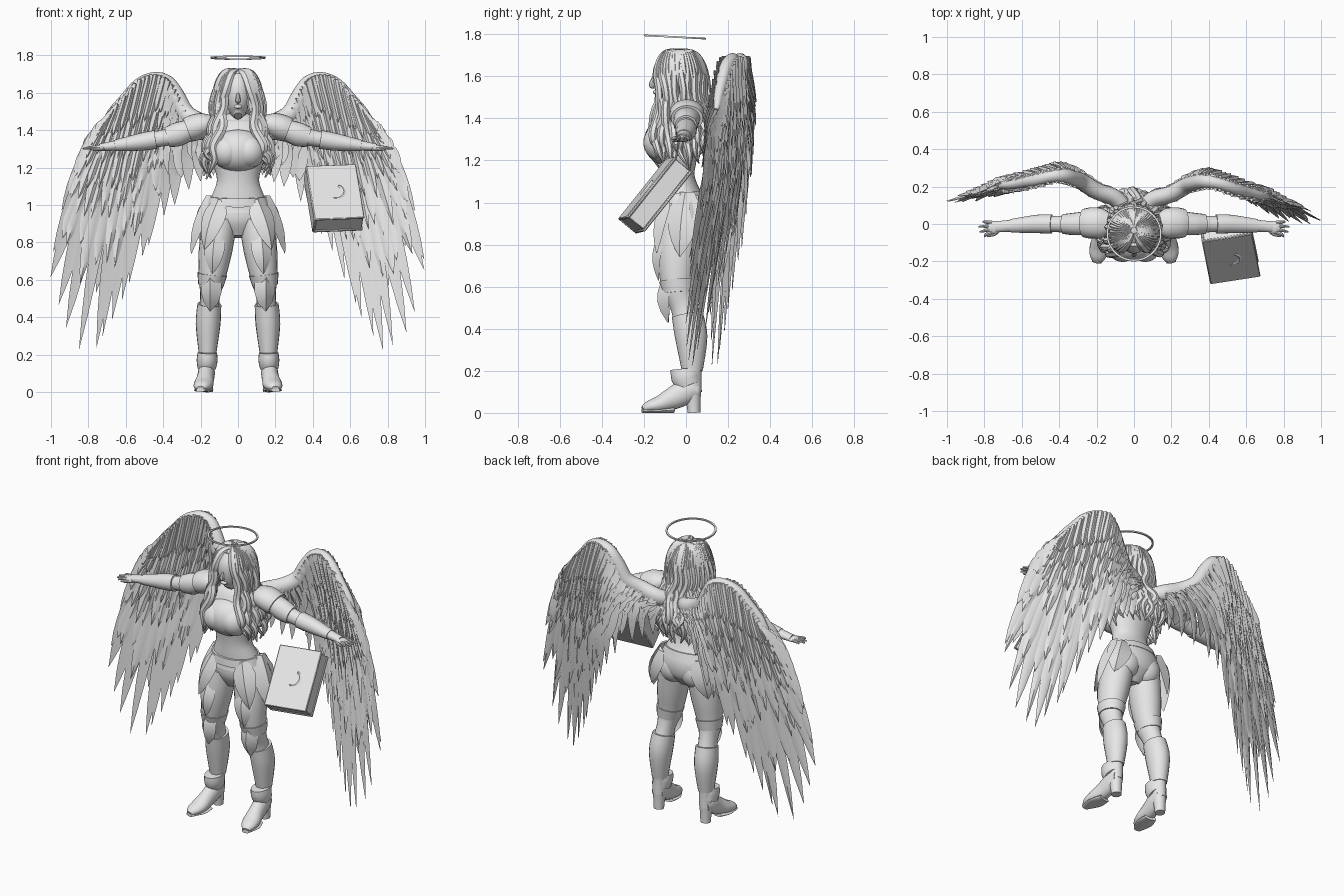
import bpy, bmesh, math, random
from mathutils import Vector, Matrix

random.seed(7)
cube = bpy.data.objects.get("Cube")
if cube:
    bpy.data.objects.remove(cube, do_unlink=True)

stone = bpy.data.materials.new("stone grey")
stone.use_nodes = True
stone.diffuse_color = (0.8, 0.8, 0.8, 1)
stone.node_tree.nodes["Principled BSDF"].inputs["Base Color"].default_value = (0.8, 0.8, 0.8, 1)
parts = []
SIDES = (("left", 1), ("right", -1))
X, Y, Z = Vector((1, 0, 0)), Vector((0, 1, 0)), Vector((0, 0, 1))


def finish(name, bm):
    bmesh.ops.recalc_face_normals(bm, faces=bm.faces)
    mesh = bpy.data.meshes.new(name)
    bm.to_mesh(mesh)
    bm.free()
    mesh.materials.append(stone)
    obj = bpy.data.objects.new(name, mesh)
    bpy.context.collection.objects.link(obj)
    parts.append(obj)


def spline(pts, u):
    """Smooth curve through tuples of any length, u from 0 to 1."""
    last = len(pts) - 1
    f = min(max(u, 0), 1) * last
    i = min(int(f), last - 1)
    t = f - i
    quad = [pts[min(max(k, 0), last)] for k in range(i - 1, i + 3)]
    return [b + t * (c - a) / 2 + t * t * (2 * a - 5 * b + 4 * c - d) / 2
            + t ** 3 * (3 * b - a - 3 * c + d) / 2 for a, b, c, d in zip(*quad)]


def skin(bm, rings):
    """Join rings of points into a closed surface."""
    rows = [[bm.verts.new(p) for p in ring] for ring in rings]
    n = len(rows[0])
    for a, b in zip(rows, rows[1:]):
        for k in range(n):
            bm.faces.new((a[k], a[(k + 1) % n], b[(k + 1) % n], b[k]))
    bm.faces.new(rows[0])
    bm.faces.new(rows[-1][::-1])


def add_tube(bm, pts, s=1, ref=Y, n=20, steps=4):
    """Elliptical tube through (x, y, z, radius, radius along ref)."""
    count = (len(pts) - 1) * steps
    data = [spline(pts, i / count) for i in range(count + 1)]
    mid = [Vector((s * d[0], d[1], d[2])) for d in data]
    rings = []
    for i, d in enumerate(data):
        t = (mid[min(i + 1, count)] - mid[max(i - 1, 0)]).normalized()
        u = ref.cross(t)
        u = u.normalized() if u.length > 0.05 else X
        v = t.cross(u)
        rings.append([mid[i] + u * d[3] * math.cos(a) + v * d[4] * math.sin(a)
                      for a in (math.tau * k / n for k in range(n))])
    skin(bm, rings)


def tube(name, pts, **options):
    bm = bmesh.new()
    add_tube(bm, pts, **options)
    finish(name, bm)


def ball(name, centre, radii):
    bm = bmesh.new()
    bmesh.ops.create_uvsphere(bm, u_segments=28, v_segments=16, radius=1,
                              matrix=Matrix.Translation(centre) @ Matrix.Diagonal((*radii, 1)))
    finish(name, bm)


def box(name, centre, size, frame):
    bm = bmesh.new()
    bmesh.ops.create_cube(bm, size=1, matrix=Matrix.Translation(centre) @ frame
                          @ Matrix.Diagonal((*size, 1)))
    bmesh.ops.bevel(bm, geom=bm.edges[:], offset=0.004, segments=1, affect="EDGES")
    finish(name, bm)


def leaf(bm, path, width, normal, thick=0.006, cup=0.2, blunt=3):
    """Pointed blade with a raised rib, used for feathers and plates."""
    n = len(path) - 1
    normal = normal.normalized()
    rings = []
    for i, p in enumerate(path):
        t = i / n
        d = path[min(i + 1, n)] - path[max(i - 1, 0)]
        side = d.cross(normal).normalized()
        taper = max(1 - t ** blunt, 0.01)
        w = width * min(1, 0.45 + 2 * t) * taper
        rib = normal * thick * (0.2 + 0.8 * taper)
        rings.append([p + side * w - normal * cup * w, p + rib,
                      p - side * w - normal * cup * w, p - rib])
    skin(bm, rings)


# Torso, chest armour, neck and head
tube("torso", [(0, -.03, .83, .05, .05), (0, -.02, .9, .15, .1), (0, -.01, .97, .17, .11),
               (0, -.03, 1.06, .135, .09), (0, -.04, 1.13, .113, .08), (0, -.04, 1.2, .128, .09),
               (0, -.04, 1.3, .16, .105), (0, -.02, 1.38, .17, .095), (0, 0, 1.44, .13, .075),
               (0, 0, 1.49, .05, .05)], n=32)
tube("neck", [(0, .0, 1.42, .06, .055), (0, -.02, 1.49, .045, .045), (0, -.04, 1.56, .045, .045)])
ball("breastplate", (0, -.09, 1.29), (.148, .11, .115))
for side, s in SIDES:
    ball(side + "_breast_cup", (s * .06, -.115, 1.285), (.085, .088, .088))
    ball(side + "_buttock", (s * .075, .02, .92), (.085, .075, .09))
tube("belt", [(0, -.02, 1.0, .168, .115), (0, -.025, 1.045, .15, .105)], n=32)
tube("head", [(0, -.1, 1.475, .02, .03), (0, -.085, 1.5, .045, .06), (0, -.07, 1.56, .07, .088),
              (0, -.06, 1.63, .075, .095), (0, -.05, 1.69, .05, .07)])
tube("nose", [(0, -.15, 1.605, .006, .006), (0, -.163, 1.56, .014, .014), (0, -.15, 1.55, .01, .008)], n=8)
ball("lips", (0, -.145, 1.525), (.022, .012, .011))

# Hair: a cap covered in wavy locks that part at the face and fall beside the chest
ball("hair_cap", (0, -.03, 1.625), (.1, .108, .1))
bm = bmesh.new()
LOCKS = 40
for i in range(LOCKS):
    angle = math.radians(-150 + 300 * i / (LOCKS - 1))
    end = random.uniform(1.13, 1.24)
    flow = ((.015, .015, 1.718, .014), (.07, .08, 1.698, .026), (.108, .122, 1.62, .026),
            (.115, .128, 1.52, .024), (.132, .15, 1.42, .026), (.155, .2, 1.32, .026),
            (.17, .205, (1.32 + end) / 2, .02), (.165, .19, end, .004))
    pts = []
    for k, (rx, ry, z, r) in enumerate(flow):
        a = angle * (1 - .035 * max(0, k - 1))
        wave = random.uniform(.008, .022) * (-1) ** (k + i) * (k > 2)
        pts.append((rx * math.sin(a) + wave, ry * math.cos(a) - .035 + wave * random.uniform(-1, 1), z, r, r * .8))
    add_tube(bm, pts, n=7, steps=4)
finish("hair_locks", bm)

# Halo
bm = bmesh.new()
ring = [(.137, -.004), (.148, -.004), (.148, .004), (.137, .004)]
verts = [bm.verts.new((r, 0, z)) for r, z in ring]
edges = [bm.edges.new((verts[k], verts[k - 1])) for k in range(4)]
bmesh.ops.spin(bm, geom=verts + edges, cent=(0, 0, 0), axis=Z, angle=math.tau, steps=48, use_merge=True)
bmesh.ops.remove_doubles(bm, verts=bm.verts, dist=0.0005)
bm.transform(Matrix.Translation((0, -.052, 1.787)) @ Matrix.Rotation(-.053, 4, "X"))
finish("halo", bm)

for side, s in SIDES:
    # Arm with pauldron, bracer and hand
    tube(side + "_arm", [(.14, .01, 1.41, .06, .06), (.22, .01, 1.405, .06, .06), (.32, 0, 1.375, .05, .05),
                         (.44, 0, 1.35, .042, .042), (.54, 0, 1.335, .042, .044),
                         (.66, -.01, 1.317, .027, .032), (.74, -.015, 1.307, .02, .03)], s=s)
    tube(side + "_shoulder_plate", [(.13, .005, 1.455, .03, .05), (.17, .005, 1.435, .06, .078),
                                    (.23, .005, 1.415, .07, .083), (.27, .005, 1.4, .066, .076)], s=s)
    tube(side + "_upper_arm_plate", [(.25, .005, 1.405, .055, .064), (.32, .0, 1.378, .064, .06),
                                     (.38, 0, 1.362, .054, .053)], s=s)
    tube(side + "_bracer", [(.44, 0, 1.35, .05, .052), (.52, 0, 1.337, .047, .049),
                            (.66, -.01, 1.317, .03, .036)], s=s)
    ball(side + "_palm", (s * .745, -.018, 1.305), (.042, .034, .016))
    bm = bmesh.new()
    for k in range(4):
        y = .008 - .017 * k
        reach = (.81, .83, .825, .8)[k]
        add_tube(bm, [(.76, y, 1.307, .01, .01), (.79, y * 1.3, 1.306, .009, .009),
                      (reach, y * 1.6, 1.3, .004, .004)], s=s, n=8)
    add_tube(bm, [(.72, -.03, 1.3, .012, .012), (.75, -.055, 1.297, .01, .01),
                  (.785, -.066, 1.295, .004, .004)], s=s, n=8)
    finish(side + "_fingers", bm)

    # Leg with greave, knee armour and heeled boot
    tube(side + "_leg", [(.165, .03, .1, .04, .045), (.163, .03, .22, .042, .046), (.16, .025, .36, .06, .072),
                         (.15, -.01, .5, .052, .062), (.14, -.04, .6, .07, .076),
                         (.12, -.04, .76, .09, .098), (.095, -.025, .92, .09, .1)], s=s)
    tube(side + "_greave", [(.163, .03, .2, .046, .05), (.16, .025, .36, .066, .077),
                            (.153, .005, .47, .064, .074)], s=s)
    tube(side + "_thigh_cuff", [(.145, -.035, .57, .068, .076), (.138, -.04, .63, .08, .088)], s=s)
    bm = bmesh.new()
    knee = [Vector((s * .148, y, z)) for y, z in ((-.1, .63), (-.118, .58), (-.122, .53), (-.108, .48), (-.085, .43))]
    leaf(bm, knee, .058, Vector((s * .15, -1, 0)), thick=.016, cup=.6, blunt=4)
    finish(side + "_knee_plate", bm)
    tube(side + "_boot", [(.165, .055, .105, .036, .04), (.168, .01, .105, .045, .06), (.174, -.06, .07, .046, .054),
                          (.184, -.125, .042, .052, .04), (.194, -.175, .03, .043, .028),
                          (.2, -.205, .018, .02, .014)], s=s, ref=Z)
    tube(side + "_heel", [(.165, .038, 0, .03, .03), (.165, .035, .05, .034, .034), (.165, .03, .1, .04, .042)], s=s)
    tube(side + "_sole", [(.174, -.06, .014, .04, .014), (.186, -.13, .01, .052, .01),
                          (.2, -.208, .01, .024, .01)], s=s, ref=Z)
    tube(side + "_ankle_cuff", [(.167, .015, .13, .05, .06), (.165, .0, .17, .056, .07),
                                (.164, -.005, .21, .052, .068)], s=s)

    # Hip armour plates
    bm = bmesh.new()
    for root, tip, width, out in (((.16, 0, 1.05), (.25, -.03, .74), .085, (1, -.3, 0)),
                                  ((.1, -.1, 1.03), (.18, -.14, .76), .07, (.5, -1, 0)),
                                  ((.14, .06, 1.03), (.2, .06, .8), .075, (.7, 1, 0)),
                                  ((.12, -.12, .85), (.135, -.13, .63), .06, (.2, -1, 0))):
        a, b, normal = (Vector((s * v[0], v[1], v[2])) for v in (root, tip, out))
        path = [a.lerp(b, i / 8) + normal.normalized() * .025 * math.sin(math.pi * i / 8) for i in range(9)]
        leaf(bm, path, width, normal, thick=.012, cup=.35)
    finish(side + "_hip_plates", bm)

    # Wing: arm tube plus overlapping feather rows on both faces; the right one sweeps further back
    depth = [(v,) for v in (.08, .13, .16, .22, .255, .225, .185, .15, .115, .085, .06)]

    def on_wing(x, z):
        y = spline(depth, x)[0] - .12 * max(0, z - 1.45)
        if s > 0:
            y -= .12 * max(0, 1.1 - z)
        else:
            y += .08 * x - .06 * max(0, 1.1 - z)
        return Vector((s * x, y, z))

    roots = [(.1, 1.4), (.2, 1.44), (.28, 1.49), (.33, 1.58), (.38, 1.65), (.45, 1.67),
             (.53, 1.64), (.61, 1.56), (.67, 1.5), (.7, 1.46), (.72, 1.44)]
    tips = [(.13, 1.16), (.25, 1.09), (.38, .96), (.5, .75), (.6, .55), (.69, .36),
            (.79, .21), (.92, .37), (1.0, .62), (.95, .95), (.85, 1.22)]
    bone = [(*on_wing(x, z), .05 - .04 * (k / 10) ** 2, .045 - .035 * (k / 10) ** 2)
            for k, (x, z) in enumerate(roots)]
    tube(side + "_wing_arm", [(s * .03, .06, 1.38, .04, .04)] + bone)
    rows = (("flight", 1, 20, .046), ("secondary", .76, 22, .044), ("long_covert", .57, 26, .039),
            ("middle_covert", .42, 30, .034), ("short_covert", .29, 34, .029), ("edge_covert", .17, 38, .024))
    for layer, (label, reach, count, width) in enumerate(rows):
        bm = bmesh.new()
        for face in ((1,) if layer == 0 else (1, -1)):
            for k in range(count):
                u = k / (count - 1) + random.uniform(-.35, .35) / count
                a, b = spline(roots, u), spline(tips, u)
                end = reach * (random.uniform(.98, 1.02) if layer == 0 else random.uniform(.86, 1.08))
                start = max(-.02, end - .42) if layer else .05
                lift = face * .008 * layer
                path = []
                for i in range(9):
                    t = start + (end - start) * i / 8
                    bow = .03 * math.sin(math.pi * max(t, 0)) * (1 - u * u)
                    p = on_wing(a[0] + (b[0] - a[0]) * t + bow, a[1] + (b[1] - a[1]) * t + bow)
                    path.append(p + Y * (lift + .004 * (k % 2) + face * .008 * (i / 8) ** 2))
                leaf(bm, path, width * random.uniform(.85, 1.1), Vector((s * .35, 1, 0)) * face, blunt=4)
        finish(side + "_" + label + "_feathers", bm)

# Closed book hanging below the left hand
W = Vector((.26, .04, .01)).normalized()
N = W.cross(Vector((.06, -.23, -.29))).normalized()
L = N.cross(W)
frame = Matrix((W, N, L)).transposed().to_4x4()
middle = Vector((.515, -.145, 1.035))
box("book_pages", middle, (.26, .09, .36), frame)
for name, d in (("front", -.05), ("back", .05)):
    box("book_%s_cover" % name, middle + N * d, (.27, .014, .37), frame)
box("book_spine", middle - W * .13, (.014, .11, .37), frame)
bm = bmesh.new()
arc = [math.radians(-60 + 17 * i) for i in range(11)]
leaf(bm, [middle - N * .057 + (W * math.cos(a) + L * math.sin(a)) * .045 for a in arc], .018, -N)
finish("book_crescent", bm)

# Smooth shading with sharp creases
bpy.ops.object.select_all(action="DESELECT")
for obj in parts:
    obj.select_set(True)
bpy.context.view_layer.objects.active = parts[0]
bpy.ops.object.shade_smooth_by_angle(angle=math.radians(40))
